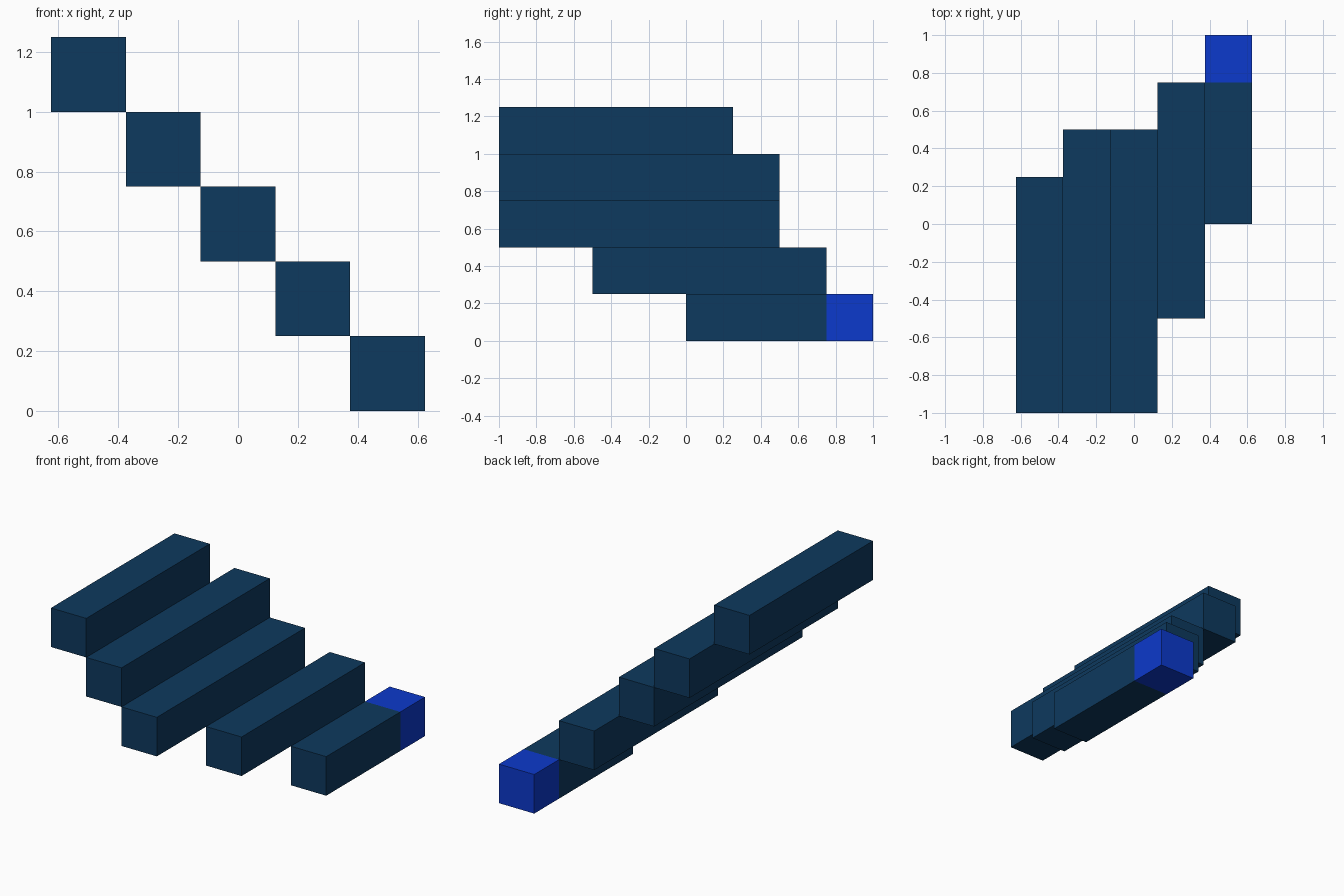
import bpy
import bmesh
from mathutils import Matrix, Vector

if "Cube" in bpy.data.objects:
    bpy.data.objects.remove(bpy.data.objects["Cube"])

SIZE = 0.25  # square cross-section of every beam


def make_material(name, color):
    mat = bpy.data.materials.new(name)
    mat.diffuse_color = (*color, 1.0)
    mat.use_nodes = True
    mat.node_tree.nodes["Principled BSDF"].inputs["Base Color"].default_value = mat.diffuse_color
    return mat


navy = make_material("dark navy", (0.0042, 0.041, 0.112))
blue = make_material("bright blue", (0.0038, 0.041, 0.604))


def beam(name, step, y0, y1, mat):
    """Square beam on the given stair step, running from y0 to y1."""
    center = Vector((0.5 - step * SIZE, (y0 + y1) / 2, (step + 0.5) * SIZE))
    bm = bmesh.new()
    bmesh.ops.create_cube(bm, size=1.0, matrix=Matrix.Translation(center)
                          @ Matrix.Diagonal((SIZE, y1 - y0, SIZE, 1.0)))
    mesh = bpy.data.meshes.new(name)
    bm.to_mesh(mesh)
    bm.free()
    mesh.materials.append(mat)
    obj = bpy.data.objects.new(name, mesh)
    bpy.context.collection.objects.link(obj)


# Staircase of beams, lowest first
spans = [(0.0, 0.75), (-0.5, 0.75), (-1.0, 0.5), (-1.0, 0.5), (-1.0, 0.25)]
for i, (y0, y1) in enumerate(spans):
    beam(f"step_beam_{i + 1}", i, y0, y1, navy)

# Blue block closing the back end of the lowest beam
beam("end_block", 0, 0.75, 1.0, blue)
